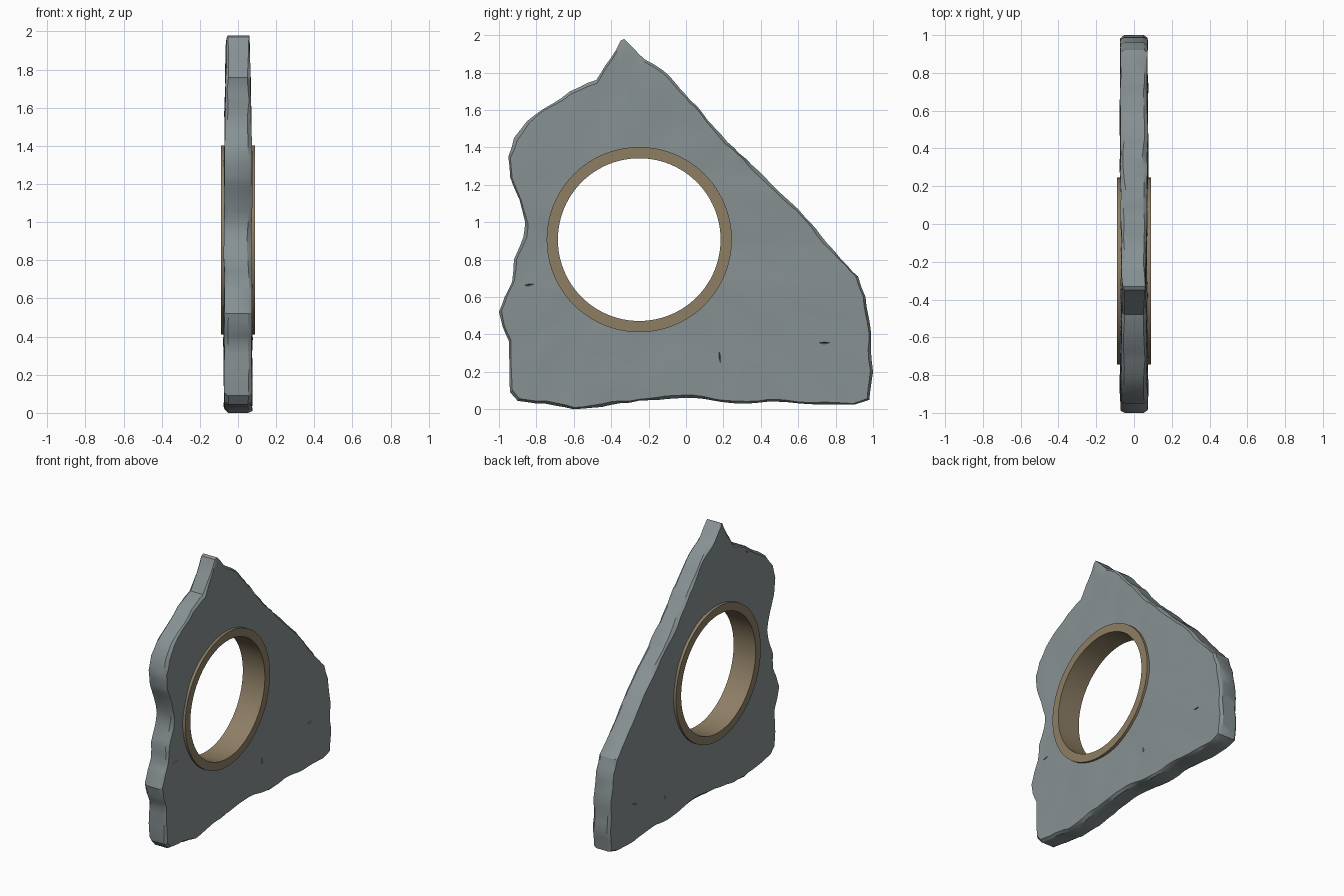
import bpy, bmesh, math
from mathutils import Vector, noise

if "Cube" in bpy.data.objects:
    bpy.data.objects.remove(bpy.data.objects["Cube"])

CY, CZ = -0.25, 0.907          # centre of the round opening
OUTLINE = [(-.33, 1.98), (-.28, 1.93), (-.22, 1.87), (-.12, 1.81), (0, 1.68), (.06, 1.62), (.12, 1.54),
           (.22, 1.43), (.32, 1.34), (.45, 1.21), (.60, 1.07), (.72, .93), (.83, .80), (.92, .71),
           (.96, .60), (.99, .37), (1.0, .20), (.98, .05), (.90, .025), (.72, .025), (.50, .04),
           (.28, .03), (.10, .055), (-.10, .055), (-.30, .035), (-.45, .012), (-.60, .0), (-.75, .03),
           (-.90, .045), (-.94, .09), (-.945, .36), (-.98, .44), (-1.0, .52), (-.97, .60), (-.93, .68),
           (-.92, .80), (-.87, .92), (-.86, 1.0), (-.89, 1.12), (-.94, 1.24), (-.95, 1.35), (-.92, 1.45),
           (-.85, 1.54), (-.72, 1.63), (-.62, 1.70), (-.48, 1.76), (-.40, 1.88), (-.35, 1.97)]


def material(name, color):
    m = bpy.data.materials.new(name)
    m.diffuse_color = (*color, 1)
    m.use_nodes = True
    m.node_tree.nodes["Principled BSDF"].inputs["Base Color"].default_value = m.diffuse_color
    return m


def grid_object(name, rows, mat):
    """Closed tube-like surface: each row is a closed section, rows join in a loop."""
    bm = bmesh.new()
    vs = [[bm.verts.new(p) for p in row] for row in rows]
    n, k = len(vs), len(vs[0])
    for i in range(n):
        for j in range(k):
            a, b = vs[i], vs[(i + 1) % n]
            bm.faces.new((a[j], b[j], b[(j + 1) % k], a[(j + 1) % k]))
    bmesh.ops.recalc_face_normals(bm, faces=bm.faces)
    me = bpy.data.meshes.new(name)
    bm.to_mesh(me)
    bm.free()
    ob = bpy.data.objects.new(name, me)
    bpy.context.collection.objects.link(ob)
    if mat:
        me.materials.append(mat)
    return ob


def smooth(ob, angle):
    bpy.ops.object.select_all(action='DESELECT')
    ob.select_set(True)
    bpy.context.view_layer.objects.active = ob
    bpy.ops.object.shade_smooth_by_angle(angle=math.radians(angle))


# Stone slab: sections run from the opening to the broken rim and back
def face_x(side, y, z):
    bump = noise.noise(Vector((y * 4, z * 4, side * 7))) + 0.5 * noise.noise(Vector((y * 9, z * 9, side * 3)))
    taper = 0.012 * max(0, z - 1.2)
    return side * (0.072 - taper + 0.007 * bump)


def section(y, z):
    rim, centre = Vector((y, z)), Vector((CY, CZ))
    d = (rim - centre).normalized()
    hole = centre + d * 0.465
    pts = []
    for side in (1, -1):
        chip = 0.014 + 0.012 * noise.noise(Vector((y * 6, z * 6, side * 5)))
        edge = rim - d * chip
        half = []
        for t in (0, .18, .36, .54, .70, .85, 1):
            p = hole.lerp(edge, t)
            half.append((face_x(side, *p), p.x, p.y))
        depth = 0.052 + 0.012 * noise.noise(Vector((y * 5, z * 5, side * 9)))
        half.append((side * depth, rim.x, rim.y))
        pts += half if side == 1 else half[::-1]
    return pts


rows = []
for i, a in enumerate(OUTLINE):
    b = OUTLINE[(i + 1) % len(OUTLINE)]
    length = math.dist(a, b)
    steps = max(1, round(length / 0.05))
    for s in range(steps):
        p = Vector(a).lerp(Vector(b), s / steps)
        if s:
            p += noise.noise_vector(Vector((p.x * 8, p.y * 8, 2))).xy * 0.008
        rows.append(section(*p))
slab = grid_object("stone_slab", rows, material("stone", (0.24, 0.28, 0.29)))

# Thin cracks cut into the faces: side, y, z, length, angle
CRACKS = [(1, .18, .28, .16, 96), (1, .74, .355, .14, 0), (1, -.84, .665, .11, 8),
          (-1, .70, .30, .13, 20), (-1, -.62, 1.66, .12, 25), (-1, .35, .22, .10, 100)]
bm = bmesh.new()
for side, y, z, length, ang in CRACKS:
    u = Vector((0, math.cos(math.radians(ang)), math.sin(math.radians(ang))))
    w = Vector((0, -u.z, u.y))
    c = Vector((side * 0.1, y, z))
    top = [bm.verts.new(c + q) for q in (-u * length / 2, -w * .014, u * length / 2, w * .010)]
    tip = bm.verts.new(c - Vector((side * 0.05, 0, 0)))
    bm.faces.new(top)
    for i in range(4):
        bm.faces.new((top[i], top[(i + 1) % 4], tip))
bmesh.ops.recalc_face_normals(bm, faces=bm.faces)
me = bpy.data.meshes.new("crack_cutter")
bm.to_mesh(me)
bm.free()
cutter = bpy.data.objects.new("crack_cutter", me)
bpy.context.collection.objects.link(cutter)
mod = slab.modifiers.new("cracks", 'BOOLEAN')
mod.operation, mod.solver, mod.object = 'DIFFERENCE', 'EXACT', cutter
bpy.context.view_layer.objects.active = slab
bpy.ops.object.modifier_apply(modifier=mod.name)
bpy.data.objects.remove(cutter)
smooth(slab, 28)

# Bronze ring lining the opening
N = 96
profile = [(.09, .435), (.09, .495), (-.09, .495), (-.09, .435)]
ring = grid_object("ring", [[(x, CY + r * math.cos(t), CZ + r * math.sin(t)) for x, r in profile]
                            for t in (2 * math.pi * i / N for i in range(N))],
                   material("bronze", (0.27, 0.21, 0.13)))
smooth(ring, 30)
